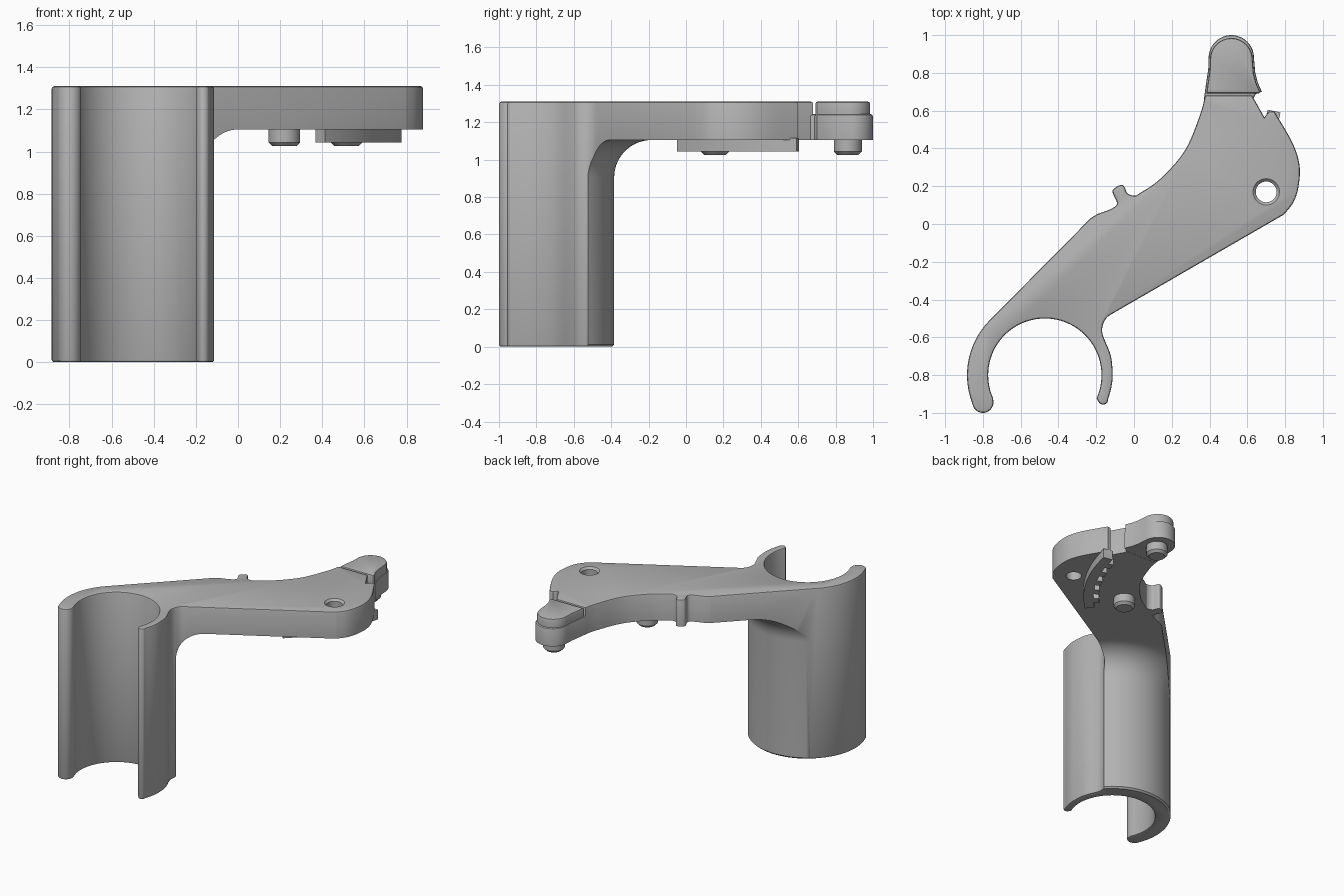
import bpy, bmesh
from math import sin, cos, radians, pi
from mathutils import Vector

if "Cube" in bpy.data.objects:
    bpy.data.objects.remove(bpy.data.objects["Cube"], do_unlink=True)

grey = bpy.data.materials.new("plain_grey")
grey.use_nodes = True
grey.diffuse_color = (0.45, 0.45, 0.45, 1)
grey.node_tree.nodes["Principled BSDF"].inputs["Base Color"].default_value = (0.45, 0.45, 0.45, 1)

TOP, UNDER = 1.31, 1.105      # arm plate heights
CLIP = (-0.472, -0.8)         # clip axis


def arc(c, r, a0, a1, n):
    return [(c[0] + r * cos(radians(a0 + (a1 - a0) * i / n)),
             c[1] + r * sin(radians(a0 + (a1 - a0) * i / n))) for i in range(n + 1)]


def spline(pts, n=5):
    """Smooth curve through the points."""
    p = [Vector(q) for q in [pts[0]] + pts + [pts[-1]]]
    out = []
    for a, b, c, d in zip(p, p[1:], p[2:], p[3:]):
        for i in range(n):
            t = i / n
            out.append(tuple(0.5 * (2 * b + (c - a) * t + (2 * a - 5 * b + 4 * c - d) * t ** 2
                                    + (3 * b - a - 3 * c + d) * t ** 3)))
    return out + [pts[-1]]


def finish(name, bm):
    bmesh.ops.recalc_face_normals(bm, faces=bm.faces)
    me = bpy.data.meshes.new(name)
    bm.to_mesh(me)
    bm.free()
    me.materials.append(grey)
    ob = bpy.data.objects.new(name, me)
    bpy.context.collection.objects.link(ob)
    return ob


def prism(name, outline, z0, z1, bevel_levels=(), size=0.012):
    """Extrude an outline and round the rims at the given heights."""
    bm = bmesh.new()
    face = bm.faces.new([bm.verts.new((x, y, z0)) for x, y in outline])
    up = bmesh.ops.extrude_face_region(bm, geom=[face], use_keep_orig=True)["geom"]
    bmesh.ops.translate(bm, vec=(0, 0, z1 - z0), verts=[g for g in up if isinstance(g, bmesh.types.BMVert)])
    rims = [e for e in bm.edges for z in bevel_levels
            if all(abs(v.co.z - z) < 1e-5 for v in e.verts)]
    if rims:
        bmesh.ops.bevel(bm, geom=rims, offset=size, segments=2, profile=0.5,
                        affect='EDGES', clamp_overlap=False)
    return finish(name, bm)


def lathe(name, profile, centre, steps=64):
    bm = bmesh.new()
    vs = [bm.verts.new((centre[0] + r, centre[1], z)) for r, z in profile]
    es = [bm.edges.new(pair) for pair in zip(vs, vs[1:])]
    bmesh.ops.spin(bm, geom=vs + es, cent=(*centre, 0), axis=(0, 0, 1), angle=2 * pi, steps=steps)
    bmesh.ops.remove_doubles(bm, verts=bm.verts, dist=1e-5)
    return finish(name, bm)


def smooth(ob):
    bpy.ops.object.select_all(action='DESELECT')
    bpy.context.view_layer.objects.active = ob
    ob.select_set(True)
    bpy.ops.object.shade_smooth_by_angle(angle=radians(30))


def boolean(ob, cutter, operation):
    bpy.context.view_layer.objects.active = ob
    mod = ob.modifiers.new("cut", 'BOOLEAN')
    mod.object, mod.operation, mod.solver = cutter, operation, 'EXACT'
    bpy.ops.object.modifier_apply(modifier=mod.name)
    bpy.data.objects.remove(cutter, do_unlink=True)


# Clip and arm share one outline
outline = arc(CLIP, 0.412, 200, 135, 20)
# back edge with small post and sweeping curve
outline += spline([(-.23, .03), (-.19, .054), (-.125, .078), (-.09, .108), (-.113, .165),
                   (-.105, .188), (-.068, .207), (-.05, .195), (-.035, .163), (0, .15),
                   (.03, .163), (.14, .24), (.27, .39), (.35, .58), (.376, .68)])
# notch and rounded end
outline += [(.625, .68), (.69, .565), (.714, .595)]
outline += spline([(.742, .597), (.836, .436), (.875, .32), (.873, .21), (.847, .12), (.794, .05)])
# front edge into the thin clip finger
outline += spline([(-.12, -.478), (-.145, -.497), (-.165, -.535), (-.168, -.575), (-.155, -.615),
                   (-.122, -.70), (-.113, -.8), (-.12, -.865), (-.138, -.93)])
outline += arc((-.164, -.929), .027, -13, -160, 10)
# clip bore and thick finger tip
outline += arc(CLIP, 0.3, -24, 204, 56)
outline += arc((-.80, -.944), .056, 0, -168, 14)
body = prism("clip_and_arm", outline, 0, TOP, (0, TOP))

# Envelope leaves a round column below the arm, with a cove between them
cove = [(.616 + .2 * cos(radians(a)), .905 + .2 * sin(radians(a))) for a in range(180, 89, -6)]
envelope = lathe("envelope", [(0, -.05), (.354, -.05), (.416, .012)] + cove
                 + [(3, UNDER), (3, 1.5), (0, 1.5)], CLIP, 96)
boolean(body, envelope, 'INTERSECT')

# Pin hole with a countersunk rim
hole = lathe("hole_cutter", [(0, 1), (.055, 1), (.055, TOP - .015), (.09, TOP + .02), (0, TOP + .02)], (.70, .17))
boolean(body, hole, 'DIFFERENCE')

# Stepped tab at the far end
tab = [(.378, .72), (.393, .82)] + arc((.515, .88), .12, 180, 0, 24) + [(.642, .8), (.655, .75), (.677, .70)]
lower_tab = prism("lower_tab", [(.37, .66)] + tab + [(.645, .688), (.63, .66)], UNDER + .001, 1.243, (1.243,))
upper = [(.52 + (x - .52) * .94, .692 + (y - .692) * .95) for x, y in [(.375, .692)] + tab + [(.67, .692)]]
upper_tab = prism("upper_tab", upper, 1.235, TOP, (TOP,))

# Pegs under the arm
pegs = [lathe(name, [(0, 1.025), (.057, 1.025), (.075, 1.043), (.075, 1.12), (0, 1.12)], c)
        for name, c in (("middle_peg", (.22, .155)), ("tab_peg", (.515, .865)))]

# Curved rack with teeth on its inner side
PIVOT = (-.39, .83)
rack = arc(PIVOT, 1.19, -47.5, -11.6, 24)
TEETH = 5
pitch = 35.9 / (2 * TEETH + 1)
for i in range(2 * TEETH + 1):
    a = -11.6 - i * pitch
    rack += arc(PIVOT, 1.12 if i % 2 == 0 else 1.08, a, a - pitch, 3)
rack = prism("toothed_rack", rack, 1.043, UNDER + .01)

for part in [body, lower_tab, upper_tab, rack] + pegs:
    smooth(part)
